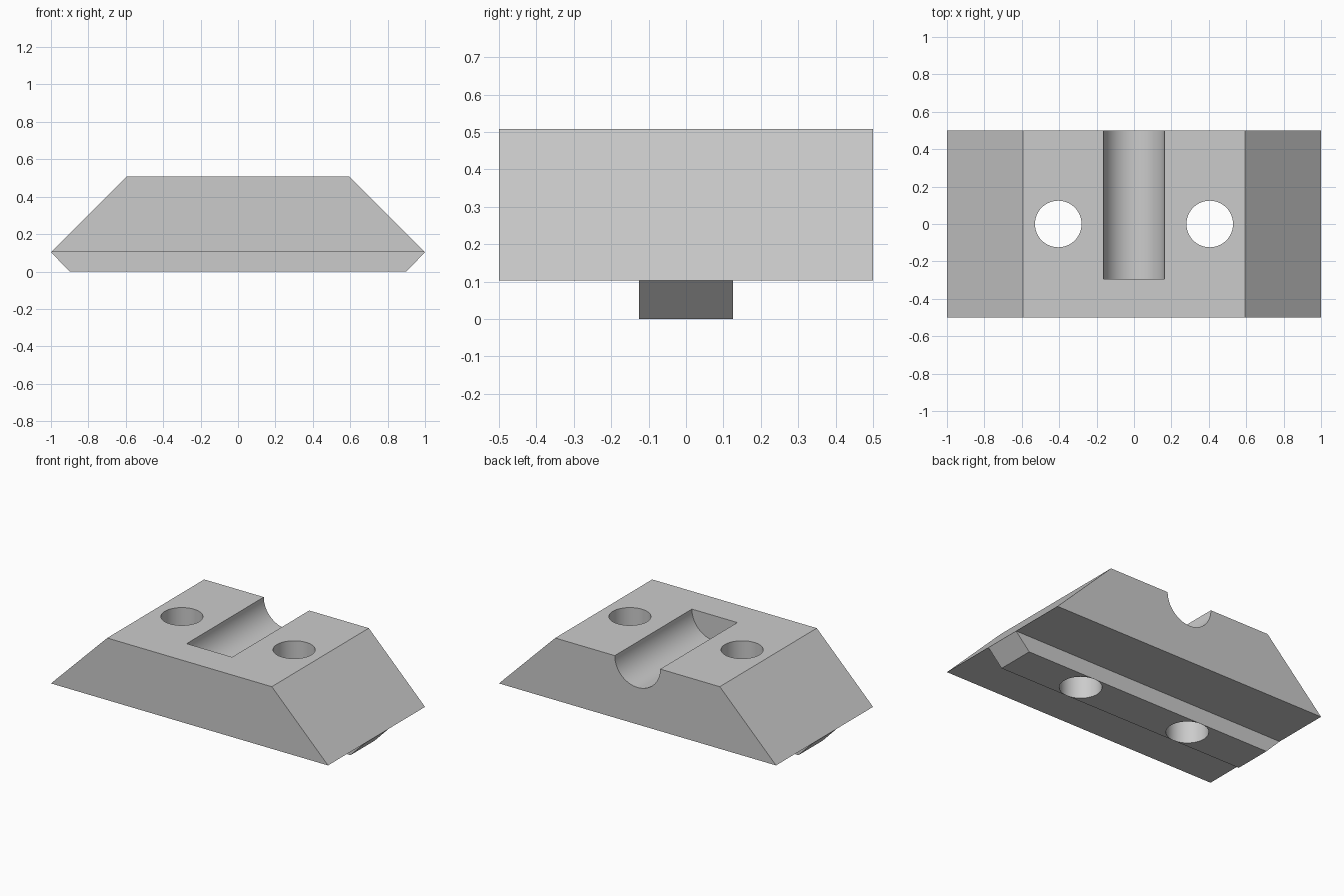
import bpy
import bmesh
from math import radians
from mathutils import Matrix

cube = bpy.data.objects.get("Cube")
if cube:
    bpy.data.objects.remove(cube, do_unlink=True)

LOW, TOP = 0.103, 0.508      # underside and top of the main block
HOLE_R, GROOVE_R = 0.1245, 0.164

grey = bpy.data.materials.new("light_grey")
grey.use_nodes = True
colour = (0.6, 0.6, 0.6, 1)
grey.diffuse_color = colour
grey.node_tree.nodes["Principled BSDF"].inputs["Base Color"].default_value = colour


def add_object(name, bm):
    bmesh.ops.recalc_face_normals(bm, faces=bm.faces)
    mesh = bpy.data.meshes.new(name)
    bm.to_mesh(mesh)
    bm.free()
    mesh.materials.append(grey)
    obj = bpy.data.objects.new(name, mesh)
    bpy.context.collection.objects.link(obj)
    return obj


def prism(name, half_profile, y0, y1):
    """Mirror a half profile (x, z) across x = 0 and extrude it along y."""
    outline = half_profile + [(-x, z) for x, z in reversed(half_profile)]
    bm = bmesh.new()
    face = bm.faces.new([bm.verts.new((x, y0, z)) for x, z in outline])
    out = bmesh.ops.extrude_face_region(bm, geom=[face])
    verts = [v for v in out["geom"] if isinstance(v, bmesh.types.BMVert)]
    bmesh.ops.translate(bm, vec=(0, y1 - y0, 0), verts=verts)
    return add_object(name, bm)


def cylinder(name, radius, depth, matrix):
    bm = bmesh.new()
    bmesh.ops.create_cone(bm, cap_ends=True, segments=64, radius1=radius,
                          radius2=radius, depth=depth, matrix=matrix)
    return add_object(name, bm)


def combine(target, tool, operation):
    tool.hide_render = True
    mod = target.modifiers.new(operation.lower(), 'BOOLEAN')
    mod.object, mod.operation, mod.solver = tool, operation, 'EXACT'
    bpy.ops.object.select_all(action='DESELECT')
    bpy.context.view_layer.objects.active = target
    target.select_set(True)
    bpy.ops.object.modifier_apply(modifier=mod.name)
    bpy.data.objects.remove(tool, do_unlink=True)


# Main block with sloping ends
block = prism("clamp_block", [(1, LOW), (0.594, TOP)], -0.5, 0.5)

# Locating rail under the block, with chamfered ends
rail = prism("rail", [(0.9, 0), (1, LOW), (0.85, 0.2)], -0.125, 0.125)
combine(block, rail, 'UNION')

# Bolt holes through block and rail
for side in (-1, 1):
    hole = cylinder("hole_cutter", HOLE_R, 2, Matrix.Translation((side * 0.405, 0, 0)))
    combine(block, hole, 'DIFFERENCE')

# Half-round groove, open at the back and closed at the front
turn = Matrix.Rotation(radians(90), 4, 'X')
groove = cylinder("groove_cutter", GROOVE_R, 1, Matrix.Translation((0, 0.205, TOP)) @ turn)
combine(block, groove, 'DIFFERENCE')

# Smooth the round walls, keep the edges sharp
block.select_set(True)
bpy.ops.object.shade_smooth_by_angle(angle=radians(30))
